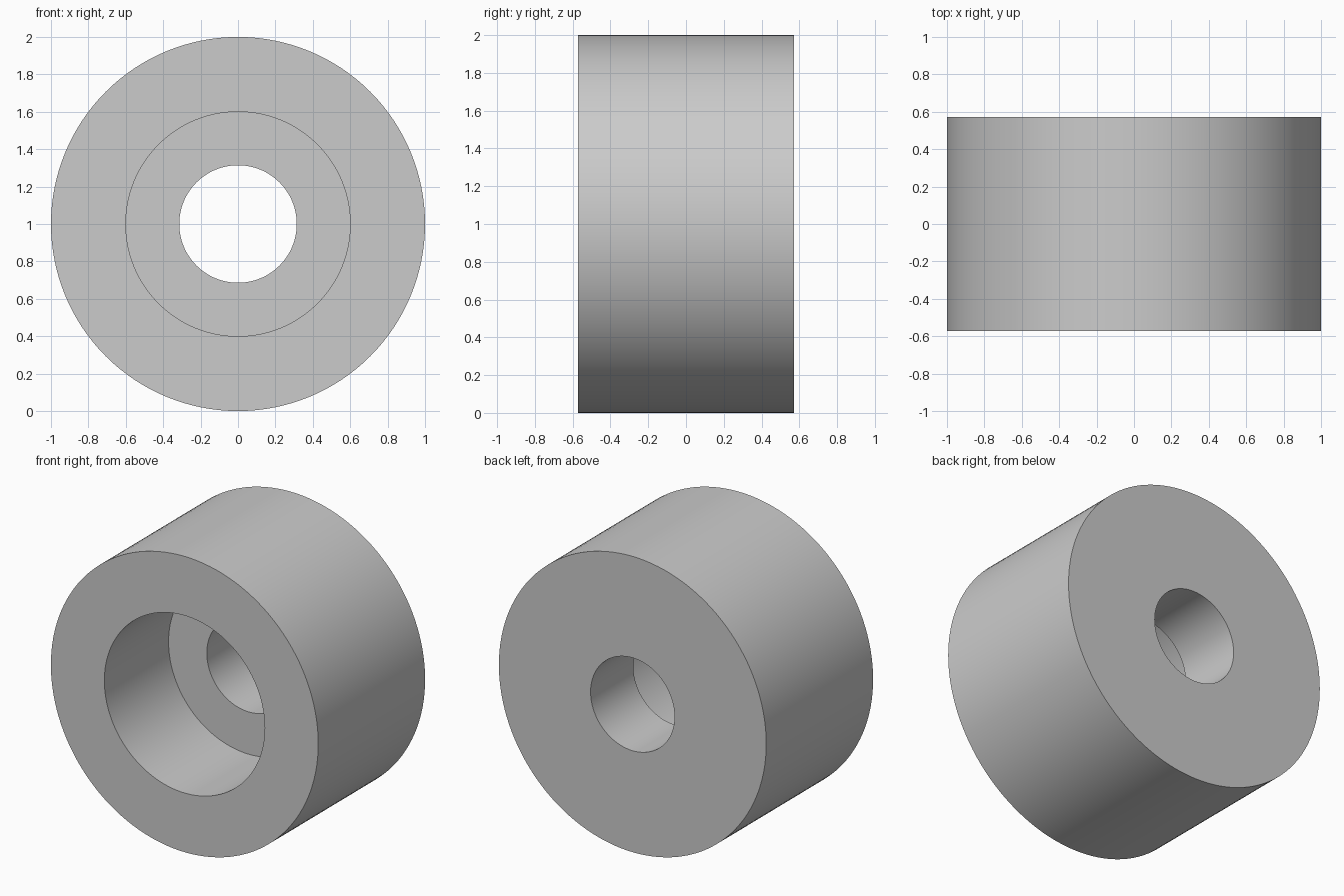
import bpy
import bmesh
import math
from mathutils import Matrix, Vector

cube = bpy.data.objects.get("Cube")
if cube:
    bpy.data.objects.remove(cube, do_unlink=True)

OUTER, BORE, HOLE = 1.0, 0.6, 0.314   # radii
HALF, LEDGE = 0.571, 0.115            # half length, depth position of the inner ledge
SIDES = 128

# Plain grey material
grey = bpy.data.materials.new("light grey")
grey.use_nodes = True
colour = (0.6, 0.6, 0.6, 1)
grey.diffuse_color = colour
grey.node_tree.nodes["Principled BSDF"].inputs["Base Color"].default_value = colour

# Closed cross-section (radius, y) of the counterbored bushing
profile = [(OUTER, -HALF), (OUTER, HALF), (HOLE, HALF),
           (HOLE, LEDGE), (BORE, LEDGE), (BORE, -HALF)]

# Spin the section around the y axis
bm = bmesh.new()
verts = [bm.verts.new((r, y, 0)) for r, y in profile]
edges = [bm.edges.new((v, verts[(i + 1) % len(verts)])) for i, v in enumerate(verts)]
bmesh.ops.spin(bm, geom=verts + edges, cent=Vector(), axis=Vector((0, 1, 0)),
               angle=math.tau, steps=SIDES, use_duplicate=False)
bmesh.ops.remove_doubles(bm, verts=bm.verts, dist=0.0001)
bmesh.ops.recalc_face_normals(bm, faces=bm.faces)
bmesh.ops.transform(bm, matrix=Matrix.Translation((0, 0, OUTER)), verts=bm.verts)

mesh = bpy.data.meshes.new("bushing")
bm.to_mesh(mesh)
bm.free()
mesh.materials.append(grey)
bushing = bpy.data.objects.new("bushing", mesh)
bpy.context.collection.objects.link(bushing)

# Smooth round walls, sharp rims
bpy.ops.object.select_all(action="DESELECT")
bushing.select_set(True)
bpy.context.view_layer.objects.active = bushing
bpy.ops.object.shade_smooth_by_angle(angle=math.radians(30))
